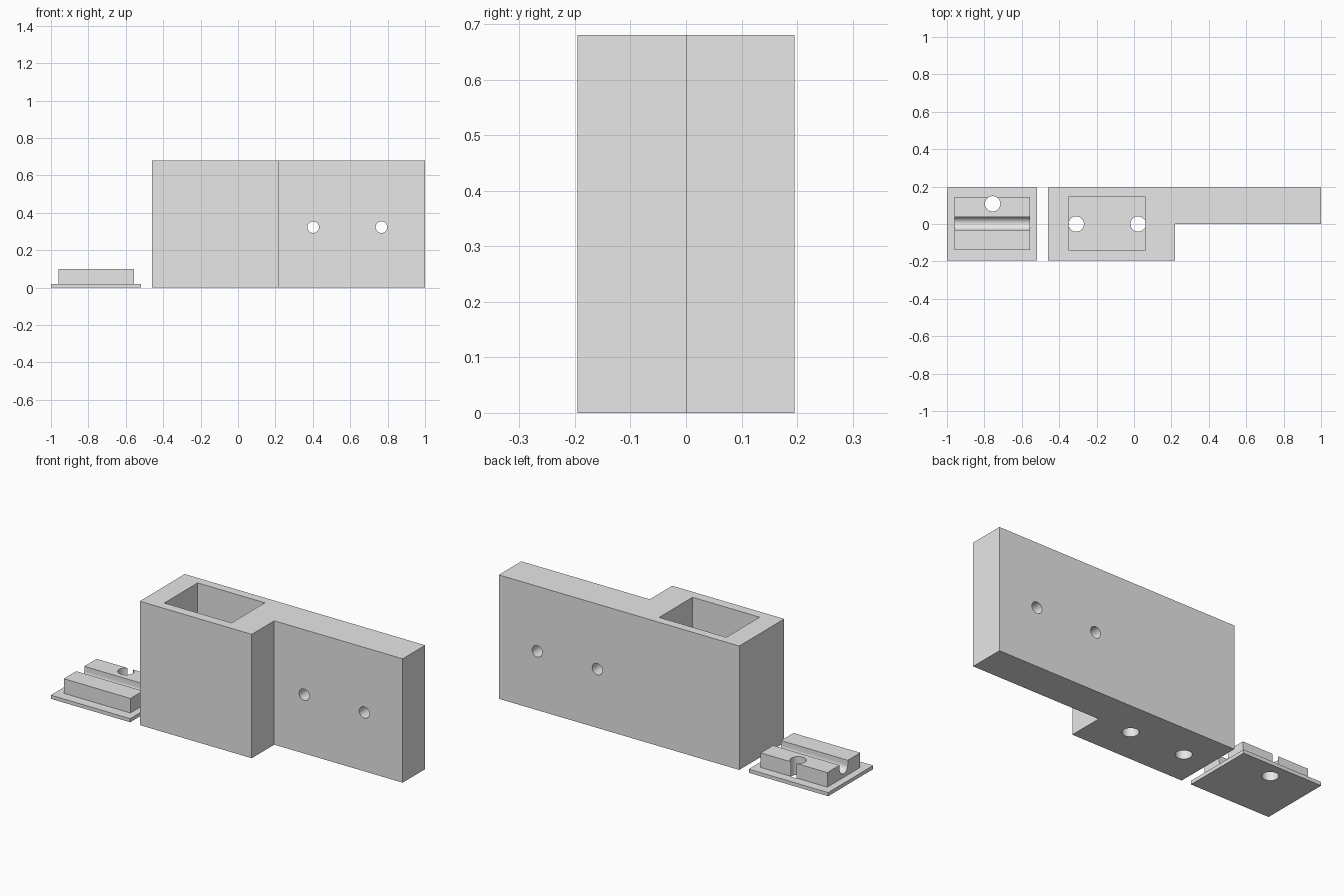
import bpy, bmesh, math
from mathutils import Matrix

if "Cube" in bpy.data.objects:
    bpy.data.objects.remove(bpy.data.objects["Cube"], do_unlink=True)

grey = bpy.data.materials.new("plain_grey")
grey.use_nodes = True
grey.diffuse_color = (0.8, 0.8, 0.8, 1)
grey.node_tree.nodes["Principled BSDF"].inputs["Base Color"].default_value = grey.diffuse_color


def make(name, bm):
    bmesh.ops.recalc_face_normals(bm, faces=bm.faces)
    mesh = bpy.data.meshes.new(name)
    bm.to_mesh(mesh)
    bm.free()
    mesh.materials.append(grey)
    obj = bpy.data.objects.new(name, mesh)
    bpy.context.collection.objects.link(obj)
    return obj


def prism(name, points, vector):
    """Extrude a closed outline along a vector."""
    bm = bmesh.new()
    face = bm.faces.new([bm.verts.new(p) for p in points])
    out = bmesh.ops.extrude_face_region(bm, geom=[face])
    verts = [g for g in out["geom"] if isinstance(g, bmesh.types.BMVert)]
    bmesh.ops.translate(bm, verts=verts, vec=vector)
    return make(name, bm)


def box(name, x0, x1, y0, y1, z0, z1):
    outline = [(x0, y0, z0), (x1, y0, z0), (x1, y1, z0), (x0, y1, z0)]
    return prism(name, outline, (0, 0, z1 - z0))


def rod(name, centre, radius, length, axis):
    bm = bmesh.new()
    turn = Matrix.Rotation(math.pi / 2, 4, "X") if axis == "Y" else Matrix()
    bmesh.ops.create_cone(bm, cap_ends=True, segments=40, radius1=radius, radius2=radius,
                          depth=length, matrix=Matrix.Translation(centre) @ turn)
    return make(name, bm)


def combine(target, tool, operation="DIFFERENCE"):
    tool.hide_render = True
    mod = target.modifiers.new(tool.name, "BOOLEAN")
    mod.operation, mod.solver, mod.object = operation, "EXACT", tool
    bpy.ops.object.select_all(action="DESELECT")
    bpy.context.view_layer.objects.active = target
    target.select_set(True)
    bpy.ops.object.modifier_apply(modifier=mod.name)
    bpy.data.objects.remove(tool, do_unlink=True)


def finish(obj):
    bpy.ops.object.select_all(action="DESELECT")
    bpy.context.view_layer.objects.active = obj
    obj.select_set(True)
    bpy.ops.object.shade_smooth_by_angle(angle=math.radians(30))


SIDE = 0.195      # half depth of the whole part
FLOOR = 0.055     # floor thickness under the pocket

# Housing: square block with a mounting plate running off to one side
footprint = [(-0.46, -SIDE), (0.22, -SIDE), (0.22, 0), (1, 0), (1, SIDE), (-0.46, SIDE)]
housing = prism("housing", [(x, y, 0) for x, y in footprint], (0, 0, 0.68))

# Open pocket and the two holes in its floor
combine(housing, box("pocket", -0.348, 0.06, -0.142, 0.147, FLOOR, 0.8))
for x in (-0.309, 0.022):
    combine(housing, rod("floor_hole", (x, 0, 0), 0.041, 2 * FLOOR + 0.004, "Z"))

# Screw holes through the mounting plate
for x in (0.402, 0.767):
    combine(housing, rod("screw_hole", (x, 0.1, 0.323), 0.031, 0.4, "Y"))
finish(housing)

# Cover: thin flange with a raised plug
cover = box("cover", -1, -0.518, -SIDE, SIDE, 0, 0.02)
combine(cover, box("plug", -0.96, -0.555, -0.14, 0.145, 0.01, 0.1), "UNION")

# Round-bottomed cable groove along the plug
R = 0.035
arc = [math.pi + math.pi * i / 16 for i in range(17)]
groove = [(-1.1, 0.003 + R * math.cos(a), 0.075 + R * math.sin(a)) for a in arc]
groove += [(-1.1, 0.003 + R, 0.2), (-1.1, 0.003 - R, 0.2)]
combine(cover, prism("groove", groove, (0.7, 0, 0)))

# Hole through the cover, just breaking the plug's rear face
combine(cover, rod("cover_hole", (-0.756, 0.108, 0.05), 0.041, 0.3, "Z"))
finish(cover)
